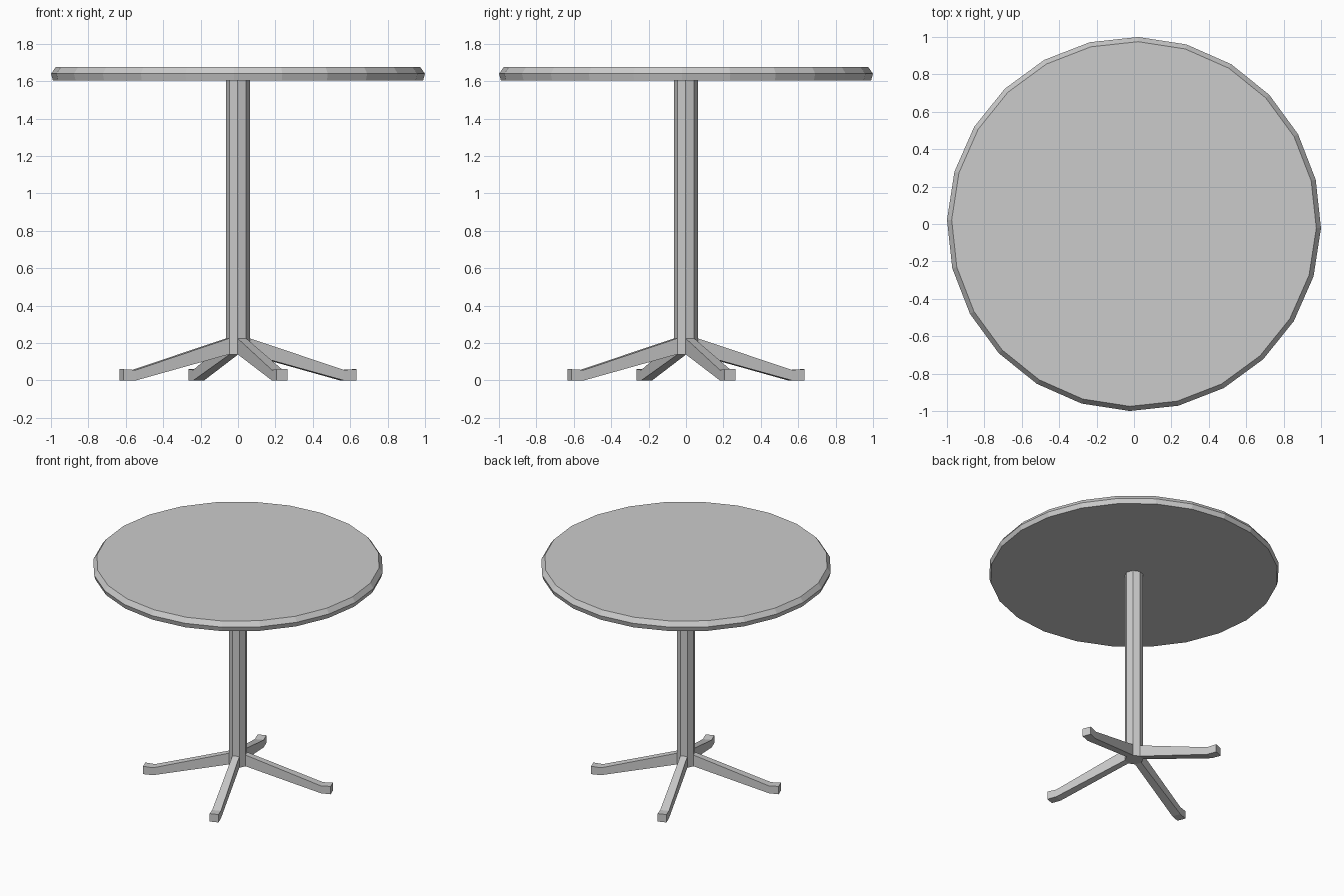
import bpy, bmesh
from math import cos, sin, radians

if "Cube" in bpy.data.objects:
    bpy.data.objects.remove(bpy.data.objects["Cube"])


def ring(bm, n, r, z, start):
    """Add a horizontal ring of n vertices."""
    return [bm.verts.new((r * cos(radians(start + 360 * i / n)),
                          r * sin(radians(start + 360 * i / n)), z)) for i in range(n)]


def bridge(bm, a, b, skip=()):
    """Join two closed loops with quads."""
    n = len(a)
    for i in range(n):
        if i not in skip:
            j = (i + 1) % n
            bm.faces.new((a[i], a[j], b[j], b[i]))


def finish(bm, name):
    bmesh.ops.recalc_face_normals(bm, faces=bm.faces[:])
    mesh = bpy.data.meshes.new(name)
    bm.to_mesh(mesh)
    bm.free()
    bpy.context.collection.objects.link(bpy.data.objects.new(name, mesh))


# Round tabletop with a chamfered rim
bm = bmesh.new()
rings = [ring(bm, 24, r, z, -1.3) for r, z in ((0.99, 1.605), (1.0, 1.64), (0.975, 1.675))]
for a, b in zip(rings, rings[1:]):
    bridge(bm, a, b)
bm.faces.new(rings[0])
bm.faces.new(rings[-1])
finish(bm, "tabletop")

# Octagonal column; every second facet at the bottom grows into a leg
START, SIDES = -1.8, 8
bm = bmesh.new()
low, mid, top = [ring(bm, SIDES, 0.064, z, START) for z in (0.14, 0.225, 1.605)]
bridge(bm, low, mid, skip=range(0, SIDES, 2))
bridge(bm, mid, top)
bm.faces.new(low)
bm.faces.new(top)

# Four splayed legs with flat feet: (radius, half width, bottom z, top z)
SECTIONS = ((0.595, 0.031, 0.0, 0.056), (0.665, 0.031, 0.0, 0.06))
for i in range(0, SIDES, 2):
    a = radians(START + 22.5 + 45 * i)
    loop = [low[i], low[i + 1], mid[i + 1], mid[i]]
    for r, w, z0, z1 in SECTIONS:
        new = [bm.verts.new((r * cos(a) - s * w * sin(a), r * sin(a) + s * w * cos(a), z))
               for s, z in ((-1, z0), (1, z0), (1, z1), (-1, z1))]
        bridge(bm, loop, new)
        loop = new
    bm.faces.new(loop)
finish(bm, "pedestal_base")
